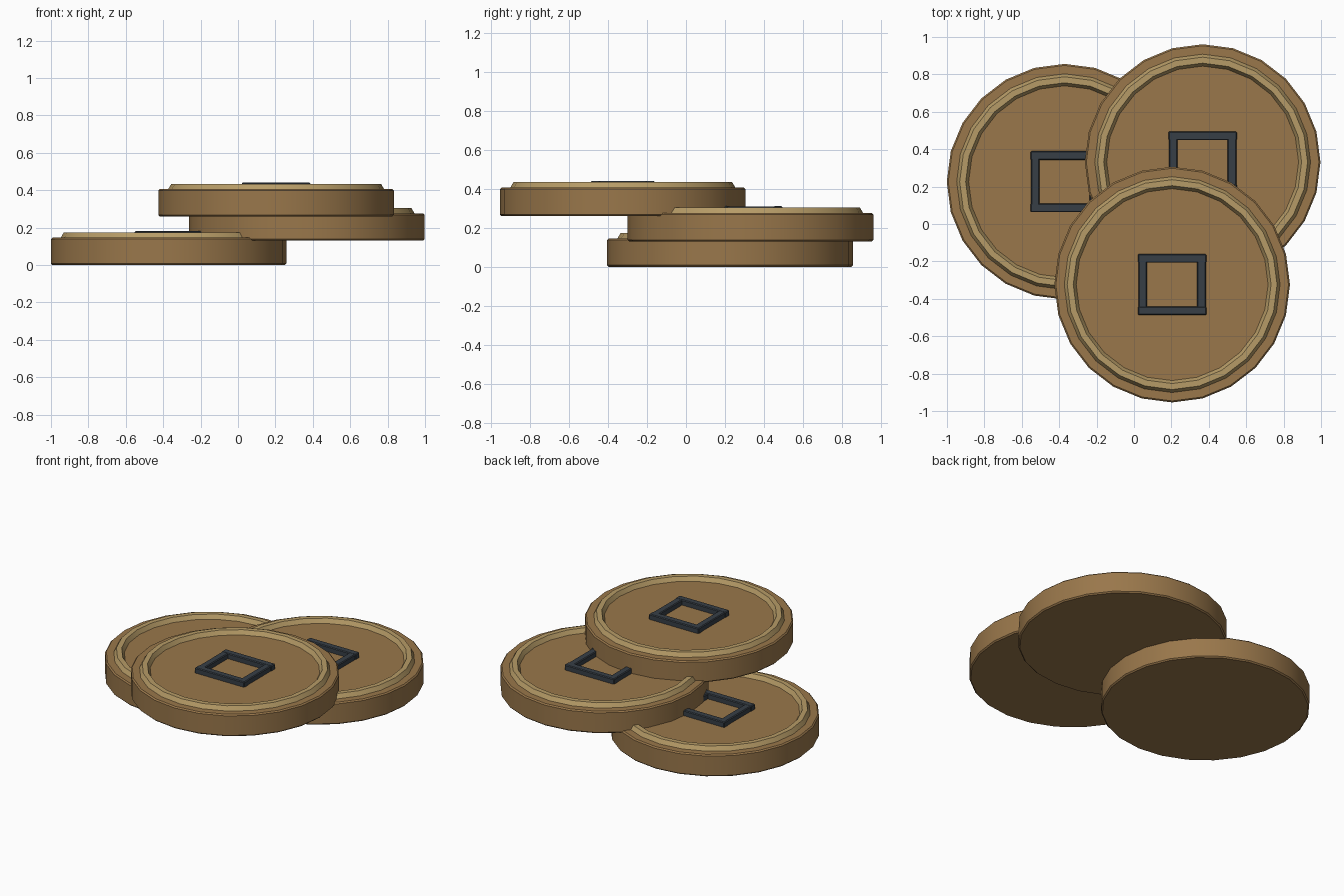
import bpy, math

if "Cube" in bpy.data.objects:
    bpy.data.objects.remove(bpy.data.objects["Cube"])


def material(name, rgb):
    m = bpy.data.materials.new(name)
    m.diffuse_color = (*rgb, 1)
    m.use_nodes = True
    m.node_tree.nodes["Principled BSDF"].inputs["Base Color"].default_value = m.diffuse_color
    return m


BRONZE = material("bronze", (0.32, 0.185, 0.07))
PALE = material("pale_bronze", (0.47, 0.33, 0.135))
IRON = material("dark_iron", (0.038, 0.049, 0.062))

RADIUS, THICK = 0.63, 0.146
RING_RADIUS, RING_TUBE = 0.545, 0.032
BAR_W, BAR_RISE = 0.046, 0.035


def finish(name, mat, bevel=0.0, smooth=True):
    ob = bpy.context.object
    ob.name = name
    ob.data.materials.append(mat)
    if smooth:
        bpy.ops.object.shade_smooth_by_angle(angle=math.radians(35))
    if bevel:
        mod = ob.modifiers.new("edge_bevel", "BEVEL")
        mod.width = bevel
        mod.segments = 1
        mod.limit_method = "ANGLE"
        mod.angle_limit = math.radians(40)
    return ob


def bar(name, x, y, top, sx, sy):
    h = BAR_RISE + 0.02
    bpy.ops.mesh.primitive_cube_add(size=1, location=(x, y, top + BAR_RISE - h / 2))
    ob = bpy.context.object
    for v in ob.data.vertices:
        v.co.x *= sx
        v.co.y *= sy
        v.co.z *= h
    finish(name, IRON, 0.005, smooth=False)


def coin(tag, x, y, z):
    top = z + THICK
    # disc body
    bpy.ops.mesh.primitive_cylinder_add(vertices=24, radius=RADIUS, depth=THICK,
                                        location=(x, y, z + THICK / 2))
    finish(f"{tag}_coin_disc", BRONZE, 0.008)
    # raised ring near the rim
    bpy.ops.mesh.primitive_torus_add(major_segments=24, minor_segments=6,
                                     major_radius=RING_RADIUS, minor_radius=RING_TUBE,
                                     location=(x, y, top))
    finish(f"{tag}_coin_ring", PALE)
    bpy.context.object.data.shade_smooth()
    # square frame of four bars in the middle
    for s, side in ((-1, "front"), (1, "back")):
        bar(f"{tag}_coin_{side}_bar", x, y + s * 0.14, top, 0.366, BAR_W)
    for s, side in ((-1, "left"), (1, "right")):
        bar(f"{tag}_coin_{side}_bar", x + s * 0.157, y, top - 0.001, BAR_W, 0.27)


# three overlapping coins, each resting higher than the last
coin("lower", -0.371, 0.226, 0.0)
coin("middle", 0.367, 0.331, 0.13)
coin("upper", 0.204, -0.324, 0.26)
